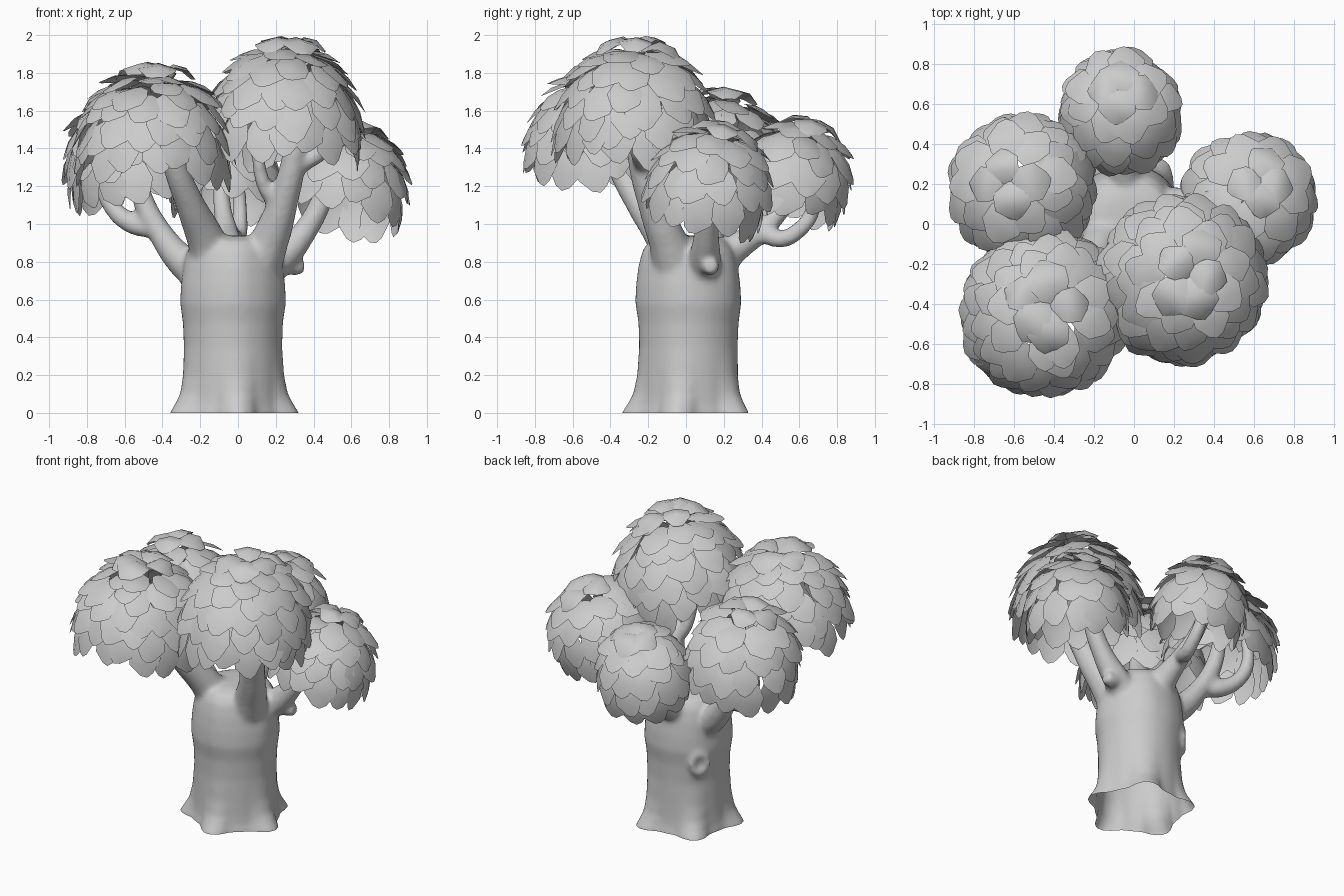
import bpy, bmesh, random
from math import sin, cos, pi, radians, exp
from mathutils import Vector, Matrix

if "Cube" in bpy.data.objects:
    bpy.data.objects.remove(bpy.data.objects["Cube"])

random.seed(4)
wood = []


def finish(name, bm):
    me = bpy.data.meshes.new(name)
    bm.to_mesh(me)
    bm.free()
    for p in me.polygons:
        p.use_smooth = True
    ob = bpy.data.objects.new(name, me)
    bpy.context.collection.objects.link(ob)
    return ob


# Trunk: lofted rings with five root flares and a domed top
def trunk():
    profile = [(-.06, .305, .19), (0, .305, .19), (.04, .288, .16), (.1, .274, .09),
               (.2, .265, .04), (.35, .26, .015), (.48, .265, .01), (.58, .28, .015),
               (.68, .275, .02), (.78, .262, .02), (.86, .242, .02), (.91, .21, 0),
               (.935, .14, 0), (.94, .06, 0)]
    n = 40
    knot = radians(140)
    bm = bmesh.new()
    rings = []
    for z, r, f in profile:
        ring = []
        for i in range(n):
            a = 2 * pi * i / n
            wave = max(cos(5 * (a - radians(-12))), -.4)
            rr = r * (1 + f * wave)
            d = ((a - knot) * .27) ** 2 + (z - .5) ** 2
            rr += .015 * exp(-d / .006)
            ring.append(bm.verts.new((-.028 + rr * cos(a), .015 + rr * sin(a), z)))
        rings.append(ring)
    for lo, hi in zip(rings, rings[1:]):
        for i in range(n):
            j = (i + 1) % n
            bm.faces.new((lo[i], lo[j], hi[j], hi[i]))
    bm.faces.new(rings[-1])
    bm.faces.new(rings[0][::-1])
    wood.append(finish("trunk", bm))

    # Ring of bark around the knot
    bpy.ops.mesh.primitive_torus_add(major_radius=.05, minor_radius=.022, major_segments=20,
                                     minor_segments=8)
    k = bpy.context.object
    k.location = (-.028 + .282 * cos(knot), .015 + .282 * sin(knot), .5)
    k.rotation_euler = (0, pi / 2, knot)
    k.scale = (1.3, 1, .8)
    wood.append(k)


# Branch: tapered tube through points (x, y, z, radius)
def branch(name, pts):
    cu = bpy.data.curves.new(name, 'CURVE')
    cu.dimensions = '3D'
    cu.bevel_depth = 1
    cu.bevel_resolution = 4
    cu.resolution_u = 6
    cu.use_fill_caps = True
    sp = cu.splines.new('BEZIER')
    sp.bezier_points.add(len(pts) - 1)
    for bp, (x, y, z, r) in zip(sp.bezier_points, pts):
        bp.co = (x, y, z)
        bp.radius = r + .005
        bp.handle_left_type = bp.handle_right_type = 'AUTO'
    ob = bpy.data.objects.new(name, cu)
    bpy.context.collection.objects.link(ob)
    bpy.ops.object.select_all(action='DESELECT')
    ob.select_set(True)
    bpy.context.view_layer.objects.active = ob
    bpy.ops.object.convert(target='MESH')
    wood.append(bpy.context.object)


# Fuse trunk and limbs into one smooth skin, then cut the base open at the ground
def fuse_wood():
    bpy.ops.object.select_all(action='DESELECT')
    for ob in wood:
        ob.select_set(True)
    bpy.context.view_layer.objects.active = wood[0]
    bpy.ops.object.join()
    ob = bpy.context.object
    ob.name = "trunk_and_branches"
    rm = ob.modifiers.new("fuse", 'REMESH')
    rm.mode = 'VOXEL'
    rm.voxel_size = .014
    rm.use_smooth_shade = True
    sm = ob.modifiers.new("soften", 'SMOOTH')
    sm.factor = .5
    sm.iterations = 14
    for m in ("fuse", "soften"):
        bpy.ops.object.modifier_apply(modifier=m)
    bm = bmesh.new()
    bm.from_mesh(ob.data)
    bmesh.ops.bisect_plane(bm, geom=bm.verts[:] + bm.edges[:] + bm.faces[:],
                           plane_co=(0, 0, 0), plane_no=(0, 0, 1), clear_inner=True)
    bm.to_mesh(ob.data)
    bm.free()
    bpy.ops.object.shade_smooth()


# Leaf outline rows: (position from base to tip, half width)
LEAF = [(-.5, .5), (-.12, .95), (.22, 1), (.5, .4)]


def crown(name, centre, r, h, tilt, lean, reach):
    bm = bmesh.new()
    # tilt the dome's top towards the compass direction 'lean'
    axis = Vector((-sin(lean), cos(lean), 0))
    place = (Matrix.Translation(centre) @ Matrix.Rotation(tilt, 4, axis)
             @ Matrix.Diagonal((r, r, h, 1)))
    length, half = .21, .092
    rows = round((reach - .27) * r / .105) + 1
    for row in range(rows):
        theta = .27 + (reach - .27) * row / (rows - 1)
        count = max(4, round(2 * pi * r * sin(theta) / .135))
        for i in range(count):
            phi = 2 * pi * (i + .5 * (row % 2) + random.uniform(-.22, .22)) / count
            th = theta + random.uniform(-.1, .1)
            rot = Matrix.Rotation(phi, 3, 'Z') @ Matrix.Rotation(th, 3, 'Y')
            spin = Matrix.Rotation(random.uniform(-.4, .4), 2)
            size = random.uniform(.88, 1.12)
            rise = random.uniform(.05, .09) / r
            grid = []
            for t, w in LEAF:
                line = []
                for s in (-1, 0, 1):
                    tip = .07 if s == 0 and t == .5 else 0
                    uv = spin @ Vector(((t + tip) * length * size / r, s * w * half * size / r))
                    d = Vector((uv.x, uv.y, 1)).normalized()
                    lift = rise * (t + .1) - .02 * abs(s)
                    if row == 0:  # whorl: leaves arch up out of a hollow centre
                        lift = .1 - .4 * (t - .12) ** 2 - .02 * abs(s)
                    line.append(bm.verts.new(place @ (rot @ d * (1 + lift))))
                grid.append(line)
            for a, b in zip(grid, grid[1:]):
                for k in (0, 1):
                    bm.faces.new((a[k], b[k], b[k + 1], a[k + 1]))
    finish(name, bm)


trunk()

# Left-back limb with fork
branch("left_branch", [(-.12, .06, .68, .1), (-.27, .1, .78, .085), (-.41, .14, .95, .062),
                       (-.51, .17, 1.15, .052), (-.56, .2, 1.45, .035)])
branch("left_branch_fork", [(-.42, .14, .97, .045), (-.55, .19, 1.0, .054), (-.65, .24, 1.07, .045),
                            (-.71, .27, 1.2, .04), (-.7, .27, 1.38, .03)])
# Front-left limb
branch("front_left_branch", [(-.1, -.03, .74, .14), (-.17, -.11, .92, .098), (-.26, -.25, 1.12, .072),
                             (-.34, -.36, 1.33, .06), (-.4, -.42, 1.6, .04)])
# Front-right limb with two forks
branch("front_right_branch", [(.08, -.03, .74, .14), (.17, -.1, .92, .098), (.24, -.18, 1.12, .075),
                              (.3, -.25, 1.38, .06), (.3, -.27, 1.68, .04)])
branch("front_right_fork_inner", [(.22, -.16, 1.09, .04), (.15, -.19, 1.18, .038),
                                  (.11, -.22, 1.32, .032), (.1, -.24, 1.52, .025)])
branch("front_right_fork_outer", [(.27, -.22, 1.28, .042), (.38, -.24, 1.34, .042),
                                  (.46, -.26, 1.4, .037), (.5, -.27, 1.54, .028)])
# Right limb with a cut stub
branch("right_branch", [(.08, .08, .7, .1), (.24, .1, .83, .08), (.36, .11, .97, .06),
                        (.45, .12, 1.14, .052), (.53, .13, 1.4, .035)])
branch("right_branch_stub", [(.2, .11, .82, .05), (.28, .125, .78, .047), (.33, .13, .775, .042),
                             (.35, .13, .775, .03)])
# Back limb with fork
branch("back_branch", [(-.04, .1, .76, .12), (-.05, .27, .88, .075), (-.06, .39, .96, .055),
                       (-.08, .5, 1.07, .045), (-.09, .58, 1.2, .04), (-.08, .6, 1.42, .03)])
branch("back_branch_fork", [(-.05, .4, .96, .045), (-.01, .5, .92, .043), (.01, .6, .97, .04),
                            (.01, .67, 1.07, .036), (0, .69, 1.28, .028)])
fuse_wood()

# Leafy crowns: centre, radius, height, tilt, tilt direction, how far leaves reach down
crown("front_right_crown", (.24, -.28, 1.48), .395, .485, .12, radians(30), 1.57)
crown("front_left_crown", (-.45, -.445, 1.36), .395, .465, .08, radians(60), 1.55)
crown("left_crown", (-.56, .18, 1.29), .34, .41, .2, radians(160), 1.65)
crown("right_crown", (.575, .12, 1.18), .31, .35, .33, radians(50), 1.65)
crown("back_crown", (-.065, .565, 1.22), .28, .335, .33, radians(90), 1.65)
